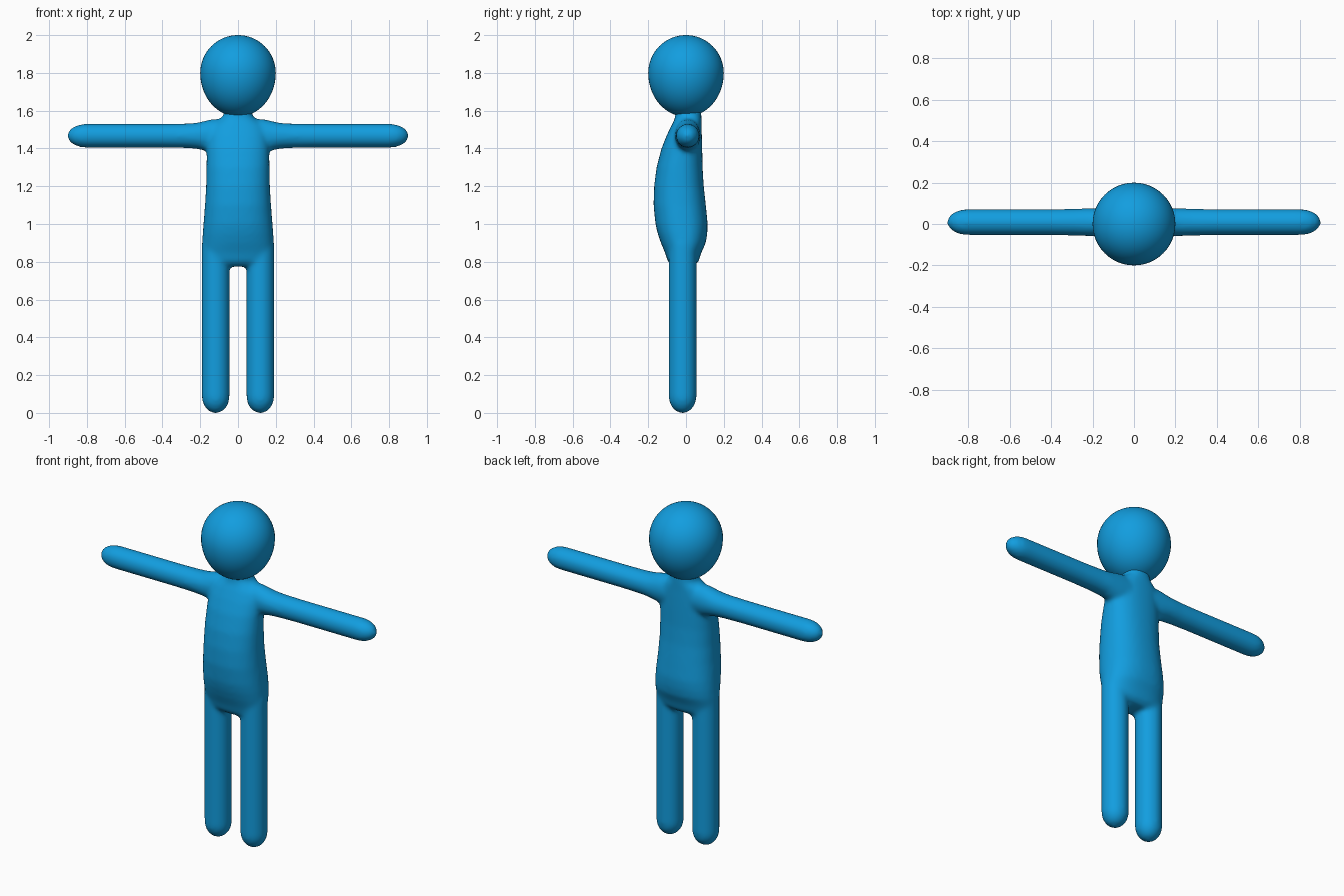
import bpy, bmesh, math
from mathutils import Matrix, Vector

if "Cube" in bpy.data.objects:
    bpy.data.objects.remove(bpy.data.objects["Cube"])

blue = bpy.data.materials.new("bright blue")
blue.diffuse_color = (0.006, 0.34, 0.74, 1)
blue.use_nodes = True
blue.node_tree.nodes["Principled BSDF"].inputs["Base Color"].default_value = blue.diffuse_color


def loft(bm, sections, matrix=Matrix(), power=2.0, n=40):
    """Closed tube along z through sections (z, half x, y min, y max)."""
    rings = []
    for z, hx, y0, y1 in sections:
        ring = []
        for i in range(n):
            a = 2 * math.pi * i / n
            c, s = math.cos(a), math.sin(a)
            x = hx * math.copysign(abs(c) ** (2 / power), c)
            y = (y0 + y1) / 2 + (y1 - y0) / 2 * math.copysign(abs(s) ** (2 / power), s)
            ring.append(bm.verts.new(matrix @ Vector((x, y, z))))
        rings.append(ring)
    for a, b in zip(rings, rings[1:]):
        for i in range(n):
            j = (i + 1) % n
            bm.faces.new((a[i], a[j], b[j], b[i]))
    bm.faces.new(rings[0][::-1])
    bm.faces.new(rings[-1])


def round_tip(end, r, length, y):
    """Rounded limb end: sections running from the tip inwards."""
    out = []
    for k in range(1, 9):
        t = k / 8 * math.pi / 2
        w = r * math.sin(t)
        out.append((end + length * (1 - math.cos(t)), w, y - w, y + w))
    return out


def finish(name, bm):
    bmesh.ops.recalc_face_normals(bm, faces=bm.faces)
    me = bpy.data.meshes.new(name)
    bm.to_mesh(me)
    bm.free()
    me.materials.append(blue)
    me.polygons.foreach_set("use_smooth", [True] * len(me.polygons))
    ob = bpy.data.objects.new(name, me)
    bpy.context.collection.objects.link(ob)
    return ob


bm = bmesh.new()

# torso with rounded belly and narrow neck
loft(bm, [
    (0.775, 0.17, -0.07, 0.04), (0.80, 0.188, -0.096, 0.066),
    (0.85, 0.190, -0.112, 0.082), (0.90, 0.189, -0.133, 0.105),
    (0.95, 0.187, -0.150, 0.113), (1.00, 0.183, -0.162, 0.115),
    (1.10, 0.175, -0.172, 0.105), (1.20, 0.169, -0.169, 0.094),
    (1.30, 0.167, -0.156, 0.088), (1.40, 0.165, -0.130, 0.086),
    (1.47, 0.160, -0.102, 0.084), (1.52, 0.143, -0.078, 0.082),
    (1.55, 0.105, -0.062, 0.082), (1.57, 0.078, -0.057, 0.082),
    (1.62, 0.070, -0.055, 0.080),
], power=2.3)

for side in (-1, 1):
    # leg
    loft(bm, round_tip(-0.002, 0.074, 0.09, -0.018) + [(0.90, 0.074, -0.092, 0.056)],
         Matrix.Translation((side * 0.118, 0, 0)))
    # arm, widening into the shoulder
    arm = round_tip(-0.904, 0.063, 0.10, 0.009)
    for x, r in ((0.40, 0.063), (0.28, 0.065), (0.22, 0.069), (0.18, 0.078), (0.14, 0.088), (0.08, 0.09)):
        w = min(r, 0.068)
        arm.append((-x, r, 0.009 - w, 0.009 + w))
    loft(bm, arm, Matrix.Translation((0, 0, 1.467)) @ Matrix.Rotation(-side * math.pi / 2, 4, 'Y'))

body = finish("body", bm)

# fuse the parts and soften the joins
remesh = body.modifiers.new("fuse", 'REMESH')
remesh.mode = 'VOXEL'
remesh.voxel_size = 0.011
remesh.use_smooth_shade = True
soft = body.modifiers.new("soften", 'SMOOTH')
soft.factor = 0.5
soft.iterations = 12

# head, tapering slightly to the chin
bm = bmesh.new()
bmesh.ops.create_uvsphere(bm, u_segments=48, v_segments=32, radius=0.2)
for v in bm.verts:
    v.co.z = 1.80 + v.co.z * (1.0 if v.co.z > 0 else 1.16)
finish("head", bm)
